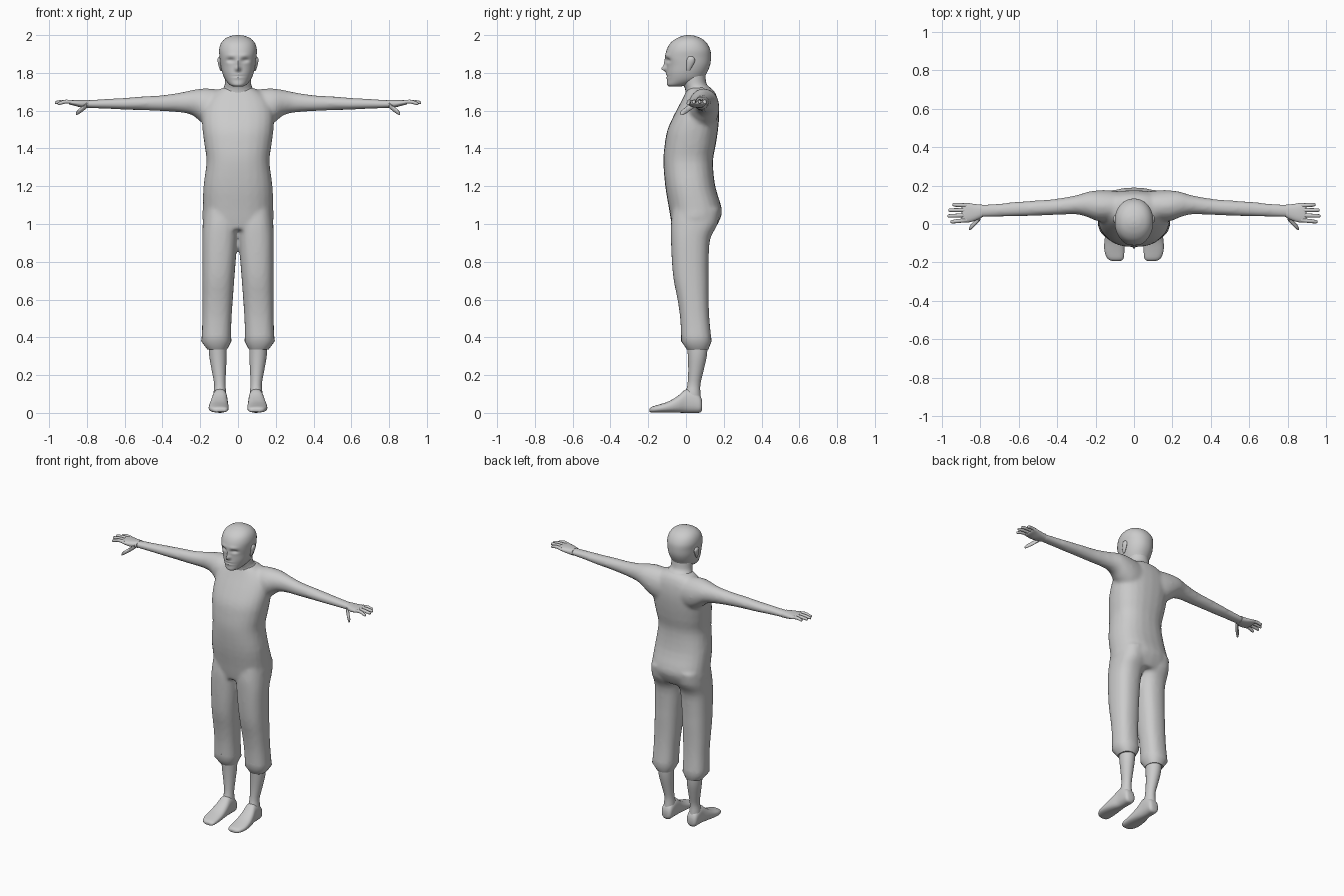
import bpy, bmesh, math
from mathutils import Vector

skin = bpy.data.materials.new("plain_grey")
skin.diffuse_color = (0.6, 0.6, 0.6, 1)
AXES = {"x": (1, 2, 0), "y": (0, 2, 1), "z": (0, 1, 2)}


def smooth_rings(rings, steps):
    """Catmull-Rom interpolation between the cross-sections."""
    out = []
    for i in range(len(rings) - 1):
        p0, p1 = rings[max(i - 1, 0)], rings[i]
        p2, p3 = rings[i + 1], rings[min(i + 2, len(rings) - 1)]
        for s in range(steps):
            t = s / steps
            out.append([0.5 * (2 * b + (c - a) * t + (2 * a - 5 * b + 4 * c - d) * t * t
                        + (3 * b - a - 3 * c + d) * t ** 3) for a, b, c, d in zip(p0, p1, p2, p3)])
    return out + [list(rings[-1])]


def loft(name, axis, rings, sides=24, steps=3, power=2.0, mirror=False, shape=None):
    """Skin rings of (position, a min, a max, b min, b max) along an axis."""
    ia, ib, it = AXES[axis]
    bm = bmesh.new()
    loops = []
    for t, a0, a1, b0, b1 in smooth_rings(rings, steps):
        loop = []
        for k in range(sides):
            u = 2 * math.pi * k / sides
            c, s = math.cos(u), math.sin(u)
            co = [0, 0, 0]
            co[ia] = (a0 + a1) / 2 + (a1 - a0) / 2 * math.copysign(abs(c) ** (2 / power), c)
            co[ib] = (b0 + b1) / 2 + (b1 - b0) / 2 * math.copysign(abs(s) ** (2 / power), s)
            co[it] = t
            loop.append(bm.verts.new(shape(Vector(co)) if shape else co))
        loops.append(loop)
    for l, m in zip(loops, loops[1:]):
        for k in range(sides):
            bm.faces.new((l[k], l[(k + 1) % sides], m[(k + 1) % sides], m[k]))
    bm.faces.new(loops[0][::-1])
    bm.faces.new(loops[-1])
    if mirror:
        dup = bmesh.ops.duplicate(bm, geom=bm.verts[:] + bm.edges[:] + bm.faces[:])["geom"]
        for v in dup:
            if isinstance(v, bmesh.types.BMVert):
                v.co.x *= -1
    bmesh.ops.recalc_face_normals(bm, faces=bm.faces)
    me = bpy.data.meshes.new(name)
    bm.to_mesh(me)
    bm.free()
    me.materials.append(skin)
    ob = bpy.data.objects.new(name, me)
    bpy.context.collection.objects.link(ob)
    return ob


def select(obs):
    bpy.ops.object.select_all(action="DESELECT")
    for o in obs:
        o.select_set(True)
    bpy.context.view_layer.objects.active = obs[0]


# Trunk, arms and trouser legs, fused into one smooth skin
trunk = loft("body", "z", [
    (0.97, -.15, .15, -.07, .15), (1.02, -.187, .187, -.08, .178), (1.08, -.187, .187, -.09, .19),
    (1.2, -.183, .183, -.11, .155), (1.33, -.167, .167, -.12, .143), (1.42, -.178, .178, -.113, .158),
    (1.5, -.188, .188, -.098, .17), (1.58, -.19, .19, -.062, .176), (1.65, -.17, .17, -.025, .17),
    (1.7, -.12, .12, 0, .152), (1.725, -.07, .07, .01, .125)], power=2.4)
arms = loft("arms", "x", [
    (0, .02, .16, 1.5, 1.7), (.12, .01, .175, 1.5, 1.715), (.19, .015, .175, 1.535, 1.717),
    (.24, .035, .168, 1.575, 1.71), (.3, .05, .15, 1.59, 1.697), (.4, .047, .132, 1.597, 1.682),
    (.5, .043, .123, 1.602, 1.676), (.6, .04, .117, 1.605, 1.668), (.7, .037, .107, 1.61, 1.662),
    (.8, .033, .1, 1.614, 1.656), (.83, .028, .1, 1.62, 1.655)], mirror=True)
legs = loft("trouser_legs", "z", [
    (.385, .037, .193, -.025, .135), (.5, .034, .189, -.031, .124), (.6, .027, .189, -.045, .12),
    (.7, .02, .189, -.065, .12), (.8, .012, .189, -.075, .12), (.92, .003, .189, -.08, .128),
    (1.0, -.005, .187, -.08, .168), (1.08, 0, .18, -.07, .18)], power=2.4, mirror=True)
select([trunk, arms, legs])
bpy.ops.object.join()
fuse = trunk.modifiers.new("fuse", "REMESH")
fuse.mode = "VOXEL"
fuse.voxel_size = 0.011
relax = trunk.modifiers.new("relax", "SMOOTH")
relax.factor, relax.iterations = 0.5, 6

# Flared cuffs, bare shins and feet
cuffs = loft("trouser_cuffs", "z", [(.335, .058, .162, .005, .118), (.38, .035, .195, -.026, .136),
                                    (.42, .037, .19, -.026, .13)], steps=1, power=2.3, mirror=True)
shins = loft("shins", "z", [
    (.05, .06, .13, .0, .082), (.1, .062, .13, -.003, .077), (.15, .066, .126, .008, .076),
    (.22, .064, .138, .012, .092), (.3, .06, .152, .01, .11), (.37, .06, .155, .005, .115)], mirror=True)
feet = loft("feet", "y", [
    (-.192, .07, .115, .006, .022), (-.18, .055, .138, .002, .033), (-.14, .05, .154, .002, .045),
    (-.09, .05, .154, .002, .062), (-.04, .053, .146, .001, .092), (.0, .056, .136, 0, .125),
    (.04, .057, .134, 0, .12), (.075, .06, .13, .002, .09), (.086, .075, .115, .02, .06)],
    power=2.5, mirror=True)


# Head with brow, eye sockets, nose and mouth shaped on the front
def face(v):
    if v.y < 0:
        def bump(x, z, wx, wz):
            return math.exp(-((abs(v.x) - x) / wx) ** 2 - ((v.z - z) / wz) ** 2)
        v.y -= .024 * bump(0, 1.822, .012, .014) + .012 * bump(0, 1.845, .01, .025)
        v.y += .014 * bump(.038, 1.867, .02, .011) - .004 * bump(.035, 1.893, .025, .01)
        v.y -= .006 * bump(0, 1.782, .026, .014)
        v.y += .008 * bump(0, 1.782, .028, .004)
    return v


head = loft("head", "z", [
    (1.728, -.025, .025, -.09, -.03), (1.738, -.045, .045, -.1, .02), (1.765, -.068, .068, -.1, .085),
    (1.8, -.083, .083, -.102, .11), (1.84, -.092, .092, -.103, .127), (1.88, -.097, .097, -.11, .132),
    (1.92, -.1, .1, -.103, .129), (1.955, -.091, .091, -.085, .112), (1.98, -.07, .07, -.055, .085),
    (1.995, -.038, .038, -.02, .05), (2.0, -.008, .008, .006, .022)], sides=64, steps=7, power=2.15, shape=face)
neck = loft("neck", "z", [
    (1.68, -.1, .1, .0, .15), (1.715, -.08, .08, -.005, .135), (1.74, -.07, .07, -.015, .11),
    (1.78, -.068, .068, -.025, .103), (1.82, -.065, .065, -.02, .1)])
ears = loft("ears", "z", [
    (1.81, .088, .092, .005, .02), (1.825, .085, .099, .002, .028), (1.855, .085, .107, .002, .045),
    (1.875, .085, .108, .006, .046), (1.887, .092, .1, .015, .035)], sides=12, mirror=True)

# Palms, fingers and thumbs
palms = loft("palms", "x", [
    (.79, .034, .1, 1.614, 1.657), (.83, .016, .104, 1.617, 1.657), (.865, .008, .109, 1.626, 1.657),
    (.89, .01, .108, 1.632, 1.655), (.897, .02, .1, 1.638, 1.65)], power=2.4, mirror=True)


def finger(name, pts, radius):
    """Tapered digit along points, kept upright in its cross-section."""
    r = [1, 1, .85, .4]
    return loft(name, "x", [(x, y - radius * k, y + radius * k, z - radius * k, z + radius * k)
                            for (x, y, z), k in zip(pts, r)], sides=10, mirror=True)


for name, y0, y1, tip, z in (("index_finger", .02, .012, .955, 1.638), ("middle_finger", .046, .042, .97, 1.643),
                             ("ring_finger", .072, .072, .966, 1.645), ("little_finger", .097, .1, .945, 1.643)):
    finger(name, [(.87, y0, 1.644), (.91, (y0 + y1) / 2, 1.648), (tip - .008, y1, z), (tip, y1, z - .001)], .0105)
finger("thumb", [(.8, .035, 1.628), (.825, .008, 1.608), (.85, -.017, 1.59), (.858, -.025, 1.582)], .015)

# Smooth shading, keeping only hard edges such as the cuffs
bpy.context.view_layer.update()
obs = [o for o in bpy.context.scene.objects if o.type == "MESH"]
select(obs)
bpy.ops.object.shade_smooth_by_angle(angle=math.radians(50))
fuse.use_smooth_shade = True
